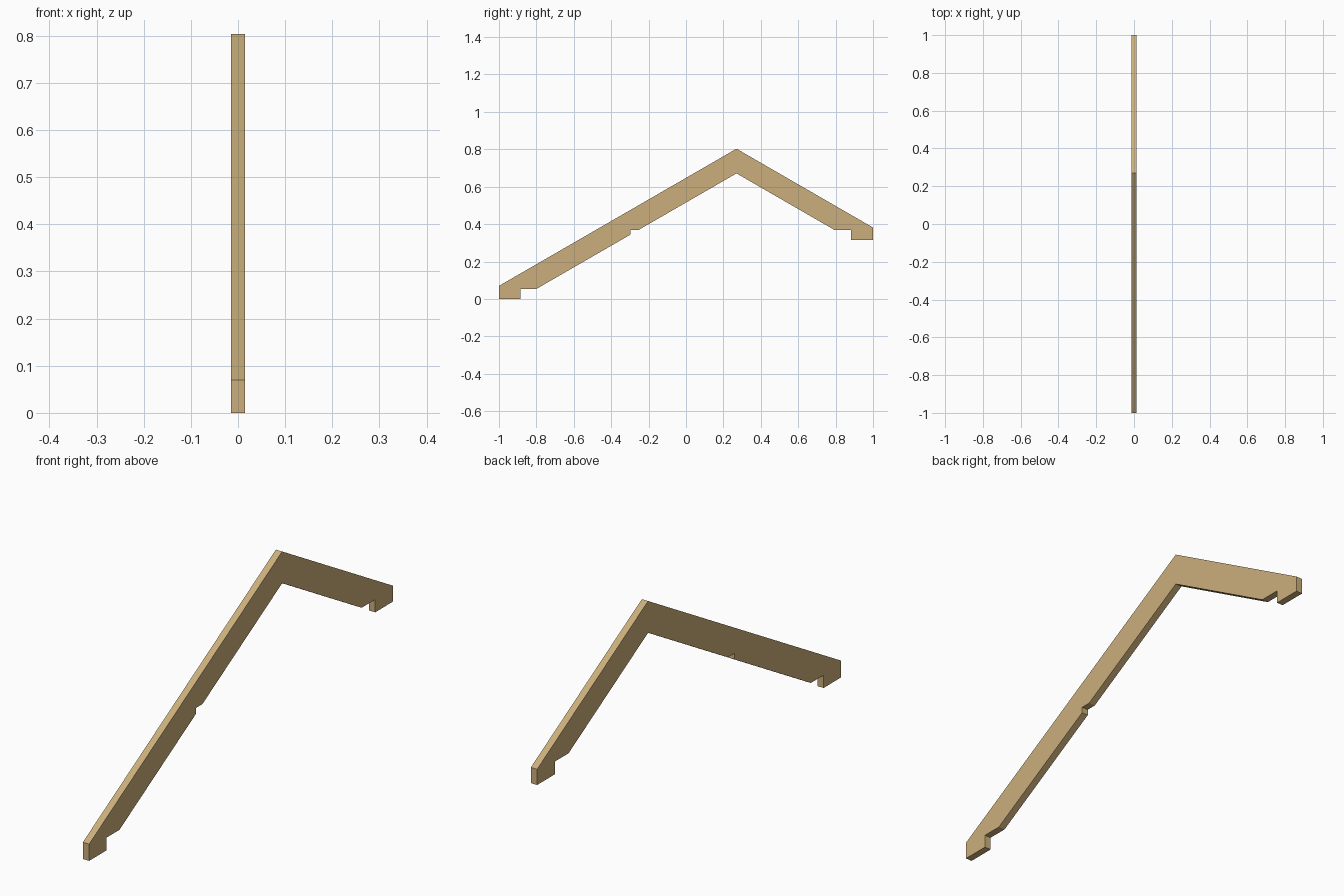
import bpy, bmesh, math

if "Cube" in bpy.data.objects:
    bpy.data.objects.remove(bpy.data.objects["Cube"])

HALF_T = 0.0145                 # half the board thickness
SLOPE = math.tan(math.radians(30))
RIDGE_Y, RIDGE_TOP, RIDGE_BOTTOM = 0.27, 0.803, 0.671


def top(y):
    return RIDGE_TOP - abs(y - RIDGE_Y) * SLOPE


def under(y):
    return RIDGE_BOTTOM - abs(y - RIDGE_Y) * SLOPE


def y_under(z, side):
    """y where the underside reaches height z, on the side -1 or +1 of the ridge."""
    return RIDGE_Y + side * (RIDGE_BOTTOM - z) / SLOPE


timber = bpy.data.materials.new("pale_timber")
timber.diffuse_color = (0.60, 0.43, 0.20, 1)
timber.use_nodes = True
timber.node_tree.nodes["Principled BSDF"].inputs["Base Color"].default_value = timber.diffuse_color

# Side outline (y, z): long slope, ridge, short slope, with seat notches below
outline = [
    # low eave foot and its notch
    (-1, top(-1)), (-1, 0), (-0.885, 0), (-0.885, 0.053), (y_under(0.053, -1), 0.053),
    # purlin notch halfway up
    (-0.297, under(-0.297)), (-0.297, 0.368), (y_under(0.368, -1), 0.368),
    # inner ridge corner
    (RIDGE_Y, RIDGE_BOTTOM),
    # high eave notch and foot
    (y_under(0.369, 1), 0.369), (0.882, 0.369), (0.882, 0.316), (1, 0.316), (1, top(1)),
    # ridge
    (RIDGE_Y, RIDGE_TOP),
]

# Extrude the outline across x
bm = bmesh.new()
face = bm.faces.new([bm.verts.new((-HALF_T, y, z)) for y, z in outline])
ext = bmesh.ops.extrude_face_region(bm, geom=[face])
bmesh.ops.translate(bm, vec=(2 * HALF_T, 0, 0),
                    verts=[g for g in ext["geom"] if isinstance(g, bmesh.types.BMVert)])
bmesh.ops.recalc_face_normals(bm, faces=bm.faces)

mesh = bpy.data.meshes.new("roof_rafter")
bm.to_mesh(mesh)
bm.free()
mesh.materials.append(timber)
bpy.context.collection.objects.link(bpy.data.objects.new("roof_rafter", mesh))
